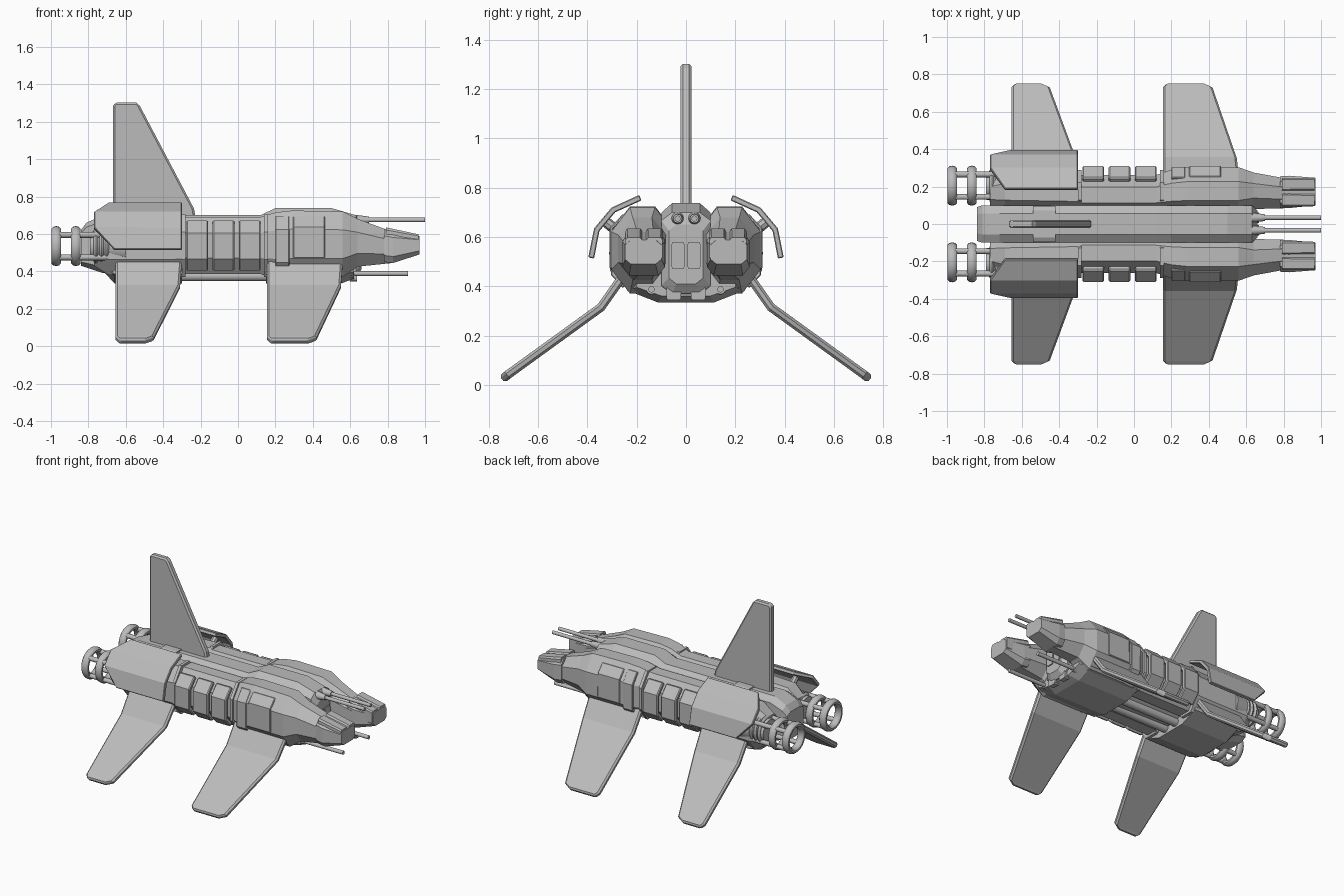
import bpy, bmesh, math
from mathutils import Vector

cube = bpy.data.objects.get("Cube")
if cube:
    bpy.data.objects.remove(cube)

grey = bpy.data.materials.new("hull grey")
grey.use_nodes = True
GREY = (0.5, 0.5, 0.5, 1)
grey.diffuse_color = GREY
grey.node_tree.nodes["Principled BSDF"].inputs["Base Color"].default_value = GREY


def finish(bm, name, bevel=0, solid=0, smooth=False):
    bmesh.ops.recalc_face_normals(bm, faces=bm.faces)
    mesh = bpy.data.meshes.new(name)
    bm.to_mesh(mesh)
    bm.free()
    mesh.materials.append(grey)
    ob = bpy.data.objects.new(name, mesh)
    bpy.context.collection.objects.link(ob)
    if solid:
        m = ob.modifiers.new("thickness", "SOLIDIFY")
        m.thickness, m.offset = solid, 0
    if bevel:
        m = ob.modifiers.new("edges", "BEVEL")
        m.width, m.segments, m.limit_method = bevel, 1, "ANGLE"
        m.angle_limit = math.radians(50)
    if smooth:
        bpy.ops.object.select_all(action="DESELECT")
        ob.select_set(True)
        bpy.context.view_layer.objects.active = ob
        bpy.ops.object.shade_smooth_by_angle(angle=math.radians(40))
    return ob


def skin(name, rings, closed=True, **kw):
    """Join matching rows of points; closed rows become a capped tube."""
    bm = bmesh.new()
    rows = [[bm.verts.new(p) for p in ring] for ring in rings]
    n = len(rows[0])
    for a, b in zip(rows, rows[1:]):
        for i in range(n if closed else n - 1):
            j = (i + 1) % n
            bm.faces.new((a[i], a[j], b[j], b[i]))
    if closed:
        bm.faces.new(rows[0])
        bm.faces.new(rows[-1])
    return finish(bm, name, **kw)


def loft(name, stations, cut=(0.3, 0.3), side=1, **kw):
    """Eight-sided hull along x; each station is x, y0, y1, z0, z1."""
    rings = []
    for x, y0, y1, z0, z1 in stations:
        a, b = cut[0] * (y1 - y0), cut[1] * (z1 - z0)
        pts = [(y0 + a, z0), (y1 - a, z0), (y1, z0 + b), (y1, z1 - b),
               (y1 - a, z1), (y0 + a, z1), (y0, z1 - b), (y0, z0 + b)]
        rings.append([(x, side * y, z) for y, z in pts])
    return skin(name, rings, **kw)


def plate(name, rows, thick, side=1, bevel=0.008):
    """Bent sheet; each row is x_rear, x_front, y, z."""
    return skin(name, [[(a, side * y, z), (b, side * y, z)] for a, b, y, z in rows],
                closed=False, solid=thick, bevel=bevel)


def tube(name, p, q, r, segs=16, r2=None):
    p, q = Vector(p), Vector(q)
    bm = bmesh.new()
    bmesh.ops.create_cone(bm, cap_ends=True, segments=segs, radius1=r,
                          radius2=r2 or r, depth=(q - p).length)
    turn = (q - p).to_track_quat("Z", "Y").to_matrix().to_4x4()
    bm.transform(turn)
    bmesh.ops.translate(bm, verts=bm.verts, vec=(p + q) / 2)
    return finish(bm, name, smooth=True)


def ring(name, x, y, z, inner, outer, half):
    """Rounded hoop around the x axis."""
    mid, thick = (inner + outer) / 2, (outer - inner) / 2
    rows = []
    for i in range(29):
        t = math.tau * i / 28
        row = []
        for k in range(10):
            u = math.tau * k / 10
            r = mid + thick * math.cos(u)
            row.append((x + half * math.sin(u), y + r * math.cos(t), z + r * math.sin(t)))
        rows.append(row)
    bm = bmesh.new()
    grid = [[bm.verts.new(p) for p in row] for row in rows[:-1]]
    for i in range(28):
        for k in range(10):
            a, b, l = grid[i], grid[(i + 1) % 28], (k + 1) % 10
            bm.faces.new((a[k], a[l], b[l], b[k]))
    return finish(bm, name, smooth=True)


def box(name, x, y, z, bevel=0.006):
    return loft(name, [(x[0], *y, *z), (x[1], *y, *z)], cut=(0.12, 0.12), bevel=0)


# Central spine with the stepped forward deck and rounded stern
loft("spine", [(-0.84, -0.09, 0.09, 0.43, 0.62), (-0.81, -0.1, 0.1, 0.42, 0.66),
               (-0.72, -0.1, 0.1, 0.39, 0.70), (0.12, -0.1, 0.1, 0.37, 0.70),
               (0.2, -0.1, 0.1, 0.35, 0.738), (0.5, -0.1, 0.1, 0.35, 0.738),
               (0.63, -0.1, 0.1, 0.37, 0.70), (0.66, -0.07, 0.07, 0.41, 0.65)],
     cut=(0.22, 0.1))
box("deck_rib", (-0.54, -0.42), (-0.095, 0.095), (0.6, 0.708))

# Belly blocks and the keel pipes between them
loft("rear_belly", [(-0.72, -0.2, 0.2, 0.4, 0.5), (-0.66, -0.24, 0.24, 0.335, 0.5),
                    (-0.3, -0.24, 0.24, 0.335, 0.5)], cut=(0.26, 0.3))
loft("front_belly", [(0.15, -0.24, 0.24, 0.335, 0.5), (0.55, -0.24, 0.24, 0.335, 0.5),
                     (0.62, -0.2, 0.2, 0.36, 0.48)], cut=(0.26, 0.3))
for y in (-0.05, 0.05):
    tube("keel_pipe", (-0.32, y, 0.375), (0.18, y, 0.375), 0.028)
    box("bow_plate", (0.6, 0.635), (y - 0.03, y + 0.03), (0.345, 0.41))
    box("bow_panel", (0.64, 0.668), (y * 0.65 - 0.028, y * 0.65 + 0.028), (0.47, 0.58))

for s in (1, -1):
    # Side hull tapering into a forward prong
    loft("side_hull", [(-0.77, 0.08, 0.25, 0.43, 0.62), (-0.69, 0.06, 0.285, 0.38, 0.68),
                       (-0.29, 0.05, 0.285, 0.375, 0.695), (-0.28, 0.05, 0.262, 0.385, 0.69),
                       (0.12, 0.05, 0.262, 0.385, 0.69), (0.2, 0.05, 0.29, 0.37, 0.715),
                       (0.29, 0.05, 0.303, 0.37, 0.725), (0.56, 0.05, 0.303, 0.37, 0.72),
                       (0.64, 0.08, 0.275, 0.425, 0.68), (0.83, 0.085, 0.24, 0.445, 0.61)],
         cut=(0.3, 0.28), side=s)
    loft("prong_tip", [(0.78, 0.085, 0.255, 0.45, 0.625), (0.83, 0.085, 0.258, 0.445, 0.615),
                       (0.97, 0.1, 0.247, 0.49, 0.588)], cut=(0.16, 0.2), side=s)
    for y in (0.128, 0.212):
        loft("prong_cap", [(0.79, y - 0.035, y + 0.035, 0.5, 0.635),
                           (0.965, y - 0.033, y + 0.033, 0.51, 0.598)],
             cut=(0.12, 0.1), side=s)

    # Bent outer panels wrapping the flank
    for x in (-0.275, -0.135, 0.005):
        plate("flank_panel", [(x, x + 0.115, y, z) for y, z in
                              ((0.235, 0.665), (0.295, 0.6), (0.295, 0.47), (0.24, 0.41))],
              0.03, s, 0.006)
    plate("narrow_panel", [(0.2, 0.275, y, z) for y, z in
                           ((0.24, 0.69), (0.295, 0.62), (0.295, 0.45), (0.25, 0.4))],
          0.02, s, 0.004)
    plate("hatch", [(0.295, 0.465, y, z) for y, z in
                    ((0.25, 0.69), (0.303, 0.635), (0.303, 0.47))], 0.014, s, 0.004)
    for x in (-0.3, 0.14):
        loft("hull_band", [(x, 0.06, 0.29, 0.37, 0.705), (x + 0.02, 0.06, 0.29, 0.37, 0.705)],
             cut=(0.3, 0.28), side=s)

    # Shoulder shield held off the hull by two brackets
    plate("shoulder_shield", [(-0.69, -0.3, 0.185, 0.76), (-0.77, -0.3, 0.295, 0.71),
                              (-0.77, -0.3, 0.362, 0.63), (-0.66, -0.3, 0.385, 0.515)],
          0.024, s, 0.004)
    for x in (-0.62, -0.4):
        tube("shield_bracket", (x, s * 0.25, 0.6), (x, s * 0.335, 0.67), 0.022, 8)

    # Bent landing fins, front and rear
    for name, a, b, tip in (("front_fin", 0.155, 0.56, 0.41), ("rear_fin", -0.655, -0.3, -0.46)):
        plate(name, [(a, b, 0.25, 0.45), (a, b - 0.01, 0.345, 0.315),
                     (a, tip + 0.01, 0.725, 0.04), (a + 0.02, tip - 0.04, 0.746, 0.022)],
              0.036, s, 0.01)

    # Open ring engine
    cy, cz = s * 0.205, 0.535
    tube("engine_core", (-0.79, cy, cz), (-0.6, cy, cz), 0.075, 24, 0.1)
    for x in (-0.76, -0.73, -0.70):
        ring("engine_rib", x, cy, cz, 0.065, 0.094, 0.012)
    for x in (-0.972, -0.867):
        ring("engine_ring", x, cy, cz, 0.066, 0.107, 0.027)
    for k in range(4):
        t = math.radians(45 + 90 * k)
        y, z = cy + 0.085 * math.cos(t), cz + 0.085 * math.sin(t)
        tube("engine_strut", (-0.97, y, z), (-0.7, y, z), 0.016, 10)

    # Upper and lower guns
    tube("upper_gun", (0.62, s * 0.034, 0.675), (1.0, s * 0.034, 0.675), 0.012)
    tube("upper_gun_mount", (0.6, s * 0.034, 0.675), (0.7, s * 0.034, 0.675), 0.03, 12, 0.018)
    tube("lower_gun", (0.55, s * 0.14, 0.388), (0.91, s * 0.14, 0.388), 0.013)
    tube("lower_gun_mount", (0.55, s * 0.14, 0.388), (0.62, s * 0.14, 0.388), 0.032, 12, 0.02)

# Tall tail fin on the spine
plate("tail_fin", [(-0.668, -0.225, 0, 0.68), (-0.668, -0.235, 0, 0.735),
                   (-0.668, -0.525, 0, 1.285), (-0.655, -0.545, 0, 1.303)], 0.045, 1, 0.01)
